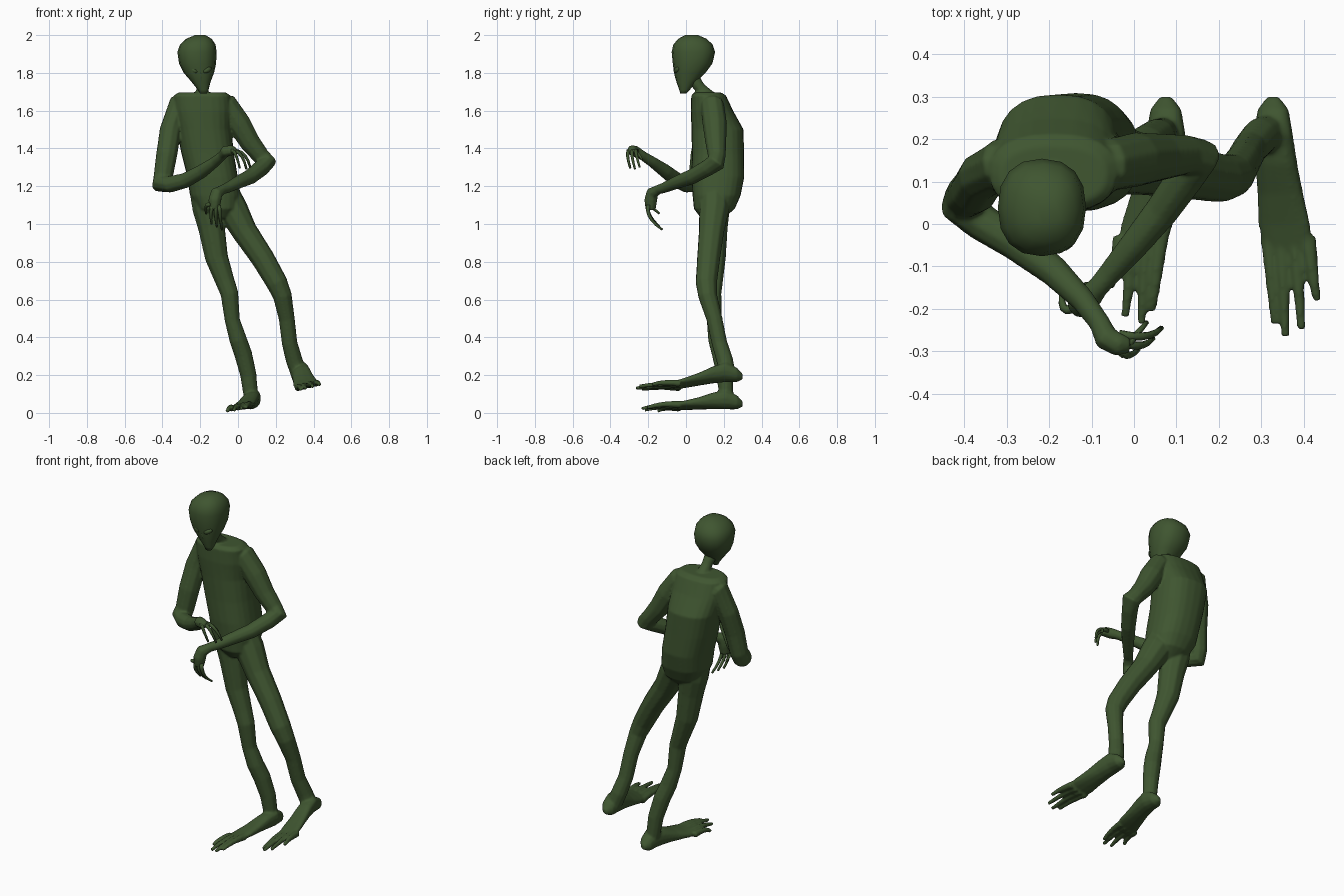
import bpy
import bmesh
from math import cos, sin, pi, copysign
from mathutils import Vector, Matrix

start_cube = bpy.data.objects.get("Cube")
if start_cube:
    bpy.data.objects.remove(start_cube, do_unlink=True)

# Single skin colour
skin = bpy.data.materials.new("dark_green_skin")
skin.use_nodes = True
skin_colour = (.05, .092, .03, 1)
skin.diffuse_color = skin_colour
skin.node_tree.nodes["Principled BSDF"].inputs["Base Color"].default_value = skin_colour


def finish(name, bm):
    """Turn a bmesh into a smooth-shaded, coloured object."""
    bmesh.ops.recalc_face_normals(bm, faces=bm.faces)
    mesh = bpy.data.meshes.new(name)
    bm.to_mesh(mesh)
    bm.free()
    mesh.materials.append(skin)
    for polygon in mesh.polygons:
        polygon.use_smooth = True
    obj = bpy.data.objects.new(name, mesh)
    bpy.context.collection.objects.link(obj)
    return obj


def loft(name, rings, sides=12, boxy=1):
    """Skin a list of rings: (centre, first half axis, second half axis)."""
    bm = bmesh.new()
    loops = []
    for centre, u, v in rings:
        loop = []
        for i in range(sides):
            c, s = cos(2 * pi * i / sides), sin(2 * pi * i / sides)
            c, s = (copysign(abs(k) ** boxy, k) for k in (c, s))
            loop.append(bm.verts.new(centre + u * c + v * s))
        loops.append(loop)
    for low, high in zip(loops, loops[1:]):
        for i in range(sides):
            j = (i + 1) % sides
            bm.faces.new((low[i], low[j], high[j], high[i]))
    bm.faces.new(loops[0])
    bm.faces.new(loops[-1])
    return finish(name, bm)


def stack(name, sections, boxy=1, sides=14):
    """Level ellipses: x, y, z, half width, half depth."""
    rings = [(Vector((x, y, z)), Vector((a, 0, 0)), Vector((0, b, 0)))
             for x, y, z, a, b in sections]
    return loft(name, rings, sides, boxy)


def tube(name, points, sides=10):
    """Limb of varying radius along a path: x, y, z, radius."""
    path = [Vector(p[:3]) for p in points]
    side = None
    rings = []
    for i, centre in enumerate(path):
        before = (centre - path[max(i - 1, 0)]).normalized()
        after = (path[min(i + 1, len(path) - 1)] - centre).normalized()
        along = (before + after).normalized()
        side = side or along.orthogonal()
        side = (side - along * side.dot(along)).normalized()
        radius = points[i][3]
        rings.append((centre, side * radius, along.cross(side) * radius))
    return loft(name, rings, sides)


def digit(name, root, bend, tip, thick=.012):
    """Slender finger or toe along a quadratic curve."""
    a, b, c = Vector(root), Vector(bend), Vector(tip)
    points = []
    for k in range(6):
        t = k / 5
        centre = a * (1 - t) ** 2 + b * 2 * t * (1 - t) + c * t * t
        points.append((*centre, thick * (1 - .5 * t)))
    return tube(name, points, 6)


# Head, tapering from a wide skull to a narrow chin
stack("head", [
    (-.183, -.015, 1.69, .018, .015), (-.184, -.008, 1.71, .028, .028),
    (-.195, .002, 1.75, .049, .052), (-.207, .02, 1.8, .08, .083),
    (-.214, .035, 1.85, .098, .105), (-.217, .039, 1.91, .104, .115),
    (-.213, .037, 1.95, .094, .104), (-.207, .034, 1.98, .068, .076),
    (-.2, .03, 2, .028, .034)], boxy=.86, sides=16)

# Slanted eyes and a small nose ridge
for name, x, lean in (("right_eye", -.235, 1), ("left_eye", -.163, -1)):
    bm = bmesh.new()
    place = (Matrix.Translation((x, -.049, 1.815))
             @ Matrix.Rotation(lean * .5, 4, "Y")
             @ Matrix.Rotation(-lean * .4, 4, "Z")
             @ Matrix.Diagonal((.027, .014, .014, 1)))
    bmesh.ops.create_uvsphere(bm, u_segments=10, v_segments=6, radius=1, matrix=place)
    finish(name, bm)
digit("nose", (-.2, -.052, 1.8), (-.195, -.053, 1.775), (-.19, -.04, 1.74), .01)

# Neck and trunk
body_parts = [
    tube("neck", [(-.195, .03, 1.78, .036), (-.19, .075, 1.72, .03),
                  (-.19, .11, 1.68, .04), (-.19, .13, 1.64, .06)]),
    stack("torso", [
        (-.19, .115, 1.697, .125, .07), (-.19, .12, 1.68, .15, .092),
        (-.187, .137, 1.6, .153, .112), (-.18, .167, 1.5, .145, .138),
        (-.16, .169, 1.37, .139, .138), (-.135, .169, 1.25, .134, .14),
        (-.12, .162, 1.15, .134, .127), (-.107, .15, 1.08, .108, .108),
        (-.095, .14, 1.03, .045, .06)], boxy=.82, sides=24),
]

# Arms, shoulder to wrist
body_parts += [
    tube("right_arm", [
        (-.25, .14, 1.635, .055), (-.317, .14, 1.625, .061), (-.357, .113, 1.5, .058),
        (-.377, .08, 1.37, .057), (-.396, .064, 1.25, .052), (-.405, .048, 1.213, .055),
        (-.36, .005, 1.21, .045), (-.28, -.045, 1.23, .041), (-.19, -.11, 1.28, .037),
        (-.12, -.18, 1.33, .029), (-.08, -.235, 1.365, .025)]),
    tube("left_arm", [
        (-.12, .14, 1.635, .055), (-.055, .14, 1.625, .063), (.005, .152, 1.53, .065),
        (.065, .158, 1.43, .056), (.125, .163, 1.355, .047), (.153, .158, 1.325, .052),
        (.125, .115, 1.298, .045), (.065, .03, 1.25, .041), (0, -.05, 1.22, .035),
        (-.06, -.12, 1.19, .028), (-.09, -.155, 1.18, .025)]),
    tube("right_palm", [(-.085, -.225, 1.36, .025), (-.065, -.27, 1.385, .031),
                        (-.035, -.285, 1.39, .029), (-.01, -.285, 1.385, .019)], 8),
    tube("left_palm", [(-.085, -.15, 1.18, .026), (-.112, -.178, 1.165, .034),
                       (-.123, -.187, 1.125, .036), (-.126, -.187, 1.075, .028)], 8),
]

# Four curled fingers on each hand
right_tips = [(.065, -.245, 1.3), (.045, -.27, 1.29),
              (.01, -.295, 1.295), (.03, -.232, 1.34)]
left_tips = [(-.085, -.125, .97), (-.112, -.14, .985),
             (-.14, -.155, 1), (-.168, -.14, 1.055)]
for i, (right_tip, left_tip) in enumerate(zip(right_tips, left_tips)):
    shift = (i - 1.5) * .016
    digit(f"right_finger_{i}", (-.035, -.285 - shift, 1.385),
          (right_tip[0] - .025, right_tip[1] - .03, 1.4), right_tip)
    digit(f"left_finger_{i}", (-.125 - shift, -.2, 1.1),
          (left_tip[0] - .01, -.215, left_tip[2] + .06), left_tip)

# Legs, hip to ankle
body_parts += [
    tube("right_leg", [
        (-.175, .15, 1.16, .08), (-.16, .152, 1.08, .082), (-.14, .15, .98, .072),
        (-.113, .15, .82, .062), (-.07, .145, .7, .052), (-.045, .14, .63, .048),
        (-.03, .15, .49, .041), (0, .163, .39, .047), (.028, .185, .31, .048),
        (.055, .205, .2, .044), (.07, .215, .07, .038)]),
    tube("left_leg", [
        (-.07, .15, 1.16, .08), (-.03, .15, 1.08, .082), (.035, .135, .96, .069),
        (.13, .12, .82, .063), (.205, .108, .69, .058), (.235, .115, .62, .051),
        (.258, .15, .5, .043), (.273, .177, .37, .042), (.297, .205, .28, .045),
        (.325, .22, .2, .044)]),
]

# Feet: one shared profile (y, lift, half width, half height), mirrored
FOOT = [(.3, .027, .014, .014), (.27, .036, .037, .037), (.21, .05, .047, .051),
        (.14, .043, .05, .043), (.07, .03, .055, .031),
        (0, .02, .062, .022), (-.07, .013, .058, .015)]
TOES = [(-.04, -.235), (-.015, -.265), (.023, -.25), (.06, -.18)]


def foot(name, side, heel_x, sole, drift, fall, shift, roll):
    rings = []
    for y, lift, width, height in FOOT:
        t = max(0, .2 - y) / .25
        centre = Vector((heel_x + drift * t, y, sole + lift - fall * t))
        rings.append((centre, Vector((width, 0, roll * width)), Vector((0, 0, height))))
    ball = rings[-1][0]
    parts = [loft(f"{name}_foot", rings, 12, .85)]
    for i, (dx, tip_y) in enumerate(TOES):
        root_x = (i - 1.5) * .031 * side
        tip_x = dx * side + drift * .25
        tip_z = ball.z + tip_x * roll - .012
        parts.append(digit(
            f"{name}_toe_{i}", ball + Vector((root_x, .04, root_x * roll)),
            (ball.x + (root_x + tip_x) / 2, -.13, ball.z + root_x * roll + .01),
            (ball.x + tip_x, tip_y + shift, tip_z), .021))
    return parts


body_parts += foot("left", 1, .328, .165, .033, .031, 0, .25)
body_parts += foot("right", -1, .075, .02, -.055, -.001, .03, .2)

# Fuse trunk, limbs, palms and feet into one continuous skin
bpy.ops.object.select_all(action="DESELECT")
for part in body_parts:
    part.select_set(True)
body = body_parts[1]
bpy.context.view_layer.objects.active = body
bpy.ops.object.join()
body.name = "body"
remesh = body.modifiers.new("fuse", "REMESH")
remesh.mode = "VOXEL"
remesh.voxel_size = .006
remesh.use_smooth_shade = True
soften = body.modifiers.new("soften", "SMOOTH")
soften.factor = .5
soften.iterations = 6
